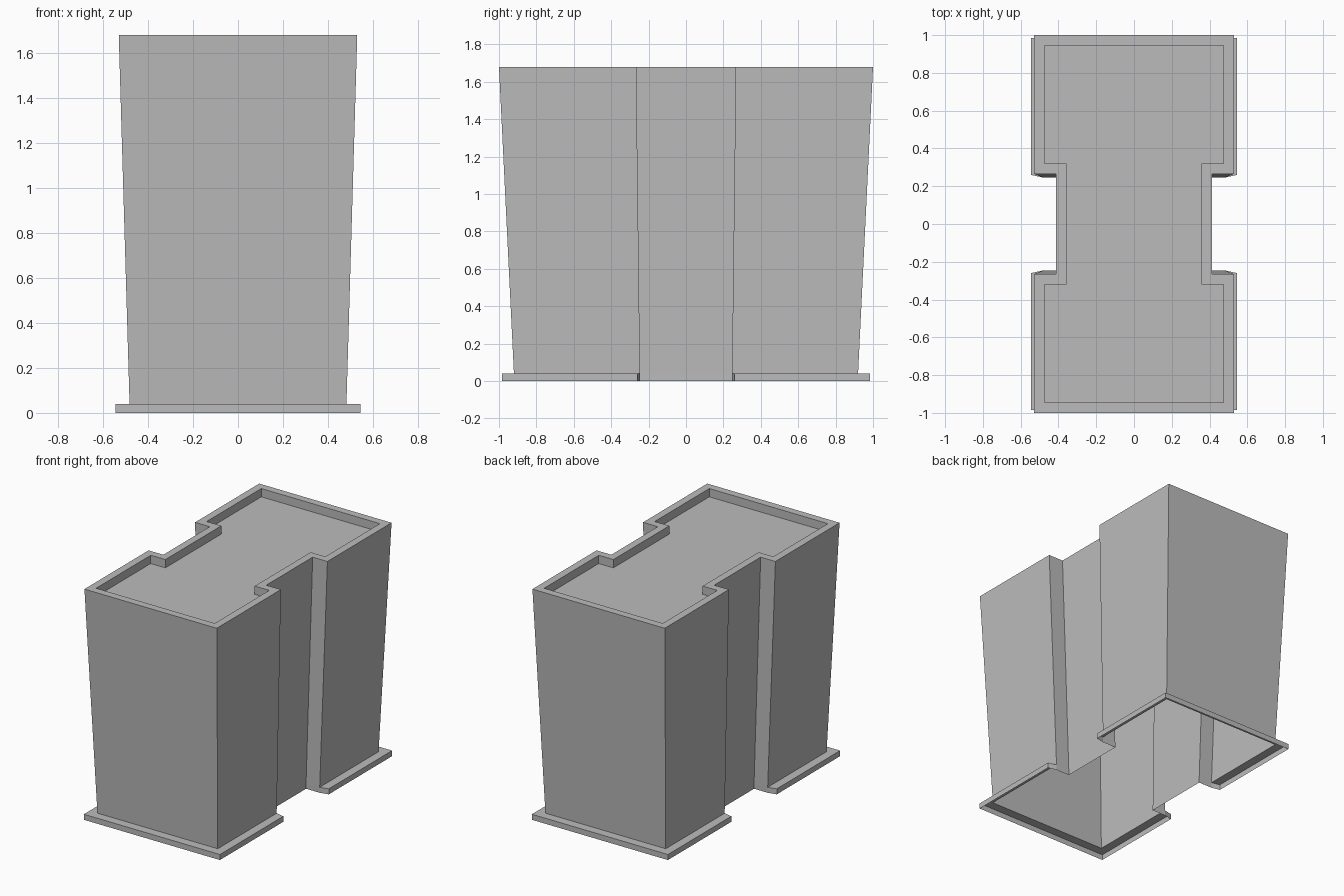
import bpy
import bmesh

old = bpy.data.objects.get("Cube")
if old:
    bpy.data.objects.remove(old, do_unlink=True)

# One flat grey for the whole building
grey = bpy.data.materials.new("concrete_grey")
grey.use_nodes = True
colour = (0.5, 0.5, 0.5, 1)
grey.diffuse_color = colour
grey.node_tree.nodes["Principled BSDF"].inputs["Base Color"].default_value = colour


def outline(wing_x, wing_y, notch_y, waist_x, root_x=None, root_y=None):
    """Counterclockwise H-shaped plan, mirrored from one quarter."""
    root_x = root_x or wing_x
    root_y = root_y or notch_y
    quarter = [(waist_x, root_y), (root_x, root_y), (wing_x, notch_y), (wing_x, wing_y)]
    half = quarter + [(-x, y) for x, y in reversed(quarter)]
    return half + [(-x, -y) for x, y in half]


foot = outline(0.545, 0.985, 0.26, 0.373, 0.482, 0.246)
wall_base = outline(0.482, 0.92, 0.246, 0.373)
wall_top = outline(0.53, 1.0, 0.266, 0.412)
parapet_inner = outline(0.475, 0.945, 0.32, 0.358)

# Rings from the open base up the flared walls, over the parapet and down to the roof
levels = [(foot, 0), (foot, 0.04), (wall_base, 0.04), (wall_top, 1.68),
          (parapet_inner, 1.68), (parapet_inner, 1.62)]

bm = bmesh.new()
rings = [[bm.verts.new((x, y, z)) for x, y in plan] for plan, z in levels]
for low, high in zip(rings, rings[1:]):
    for i in range(len(low)):
        j = (i + 1) % len(low)
        bm.faces.new((low[i], low[j], high[j], high[i]))

# Sunken flat roof
bm.faces.new(rings[-1])
bmesh.ops.remove_doubles(bm, verts=bm.verts[:], dist=0.0005)

mesh = bpy.data.meshes.new("building_shell")
bm.to_mesh(mesh)
bm.free()
mesh.materials.append(grey)
building = bpy.data.objects.new("building_shell", mesh)
bpy.context.collection.objects.link(building)
